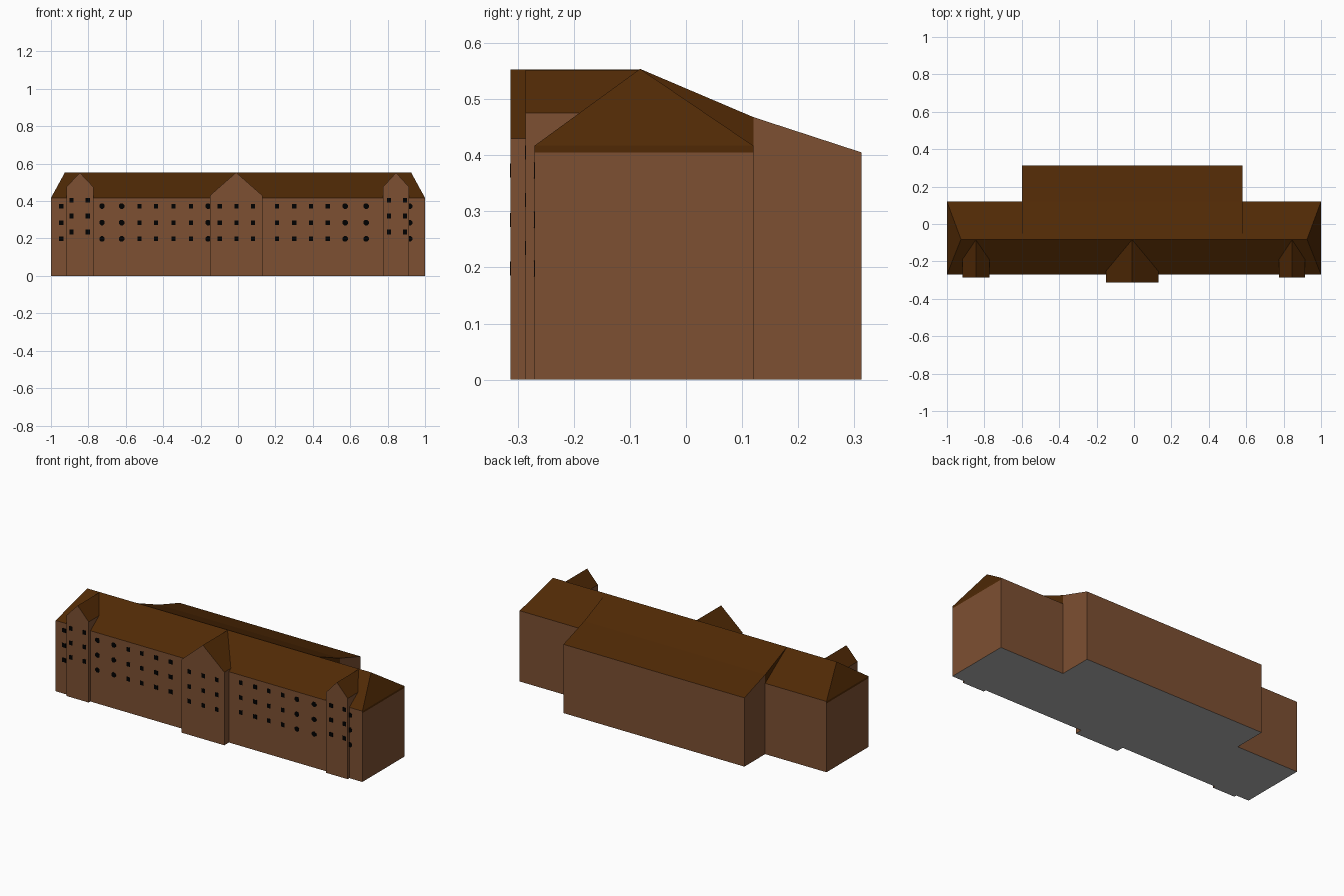
import bpy, bmesh, math
from mathutils import Matrix, Vector

if "Cube" in bpy.data.objects:
    bpy.data.objects.remove(bpy.data.objects["Cube"])


def material(name, rgb):
    m = bpy.data.materials.new(name)
    m.diffuse_color = (*rgb, 1)
    m.use_nodes = True
    m.node_tree.nodes["Principled BSDF"].inputs["Base Color"].default_value = m.diffuse_color
    return m


BRICK = material("brown brick", (0.205, 0.08, 0.032))
ROOF = material("dark brown roof", (0.08, 0.022, 0.0015))
BASE = material("grey underside", (0.45, 0.45, 0.45))
GLASS = material("black window", (0.0, 0.0, 0.0))

FRONT, BACK, REAR = -0.27, 0.12, 0.313
EAVE, RIDGE_Y, RIDGE = 0.417, -0.082, 0.554
SOFFIT = 0.405


def build(name, faces, rule=None):
    """Make an object from polygons given as point lists, coloured by direction."""
    bm = bmesh.new()
    for pts in faces:
        bm.faces.new([bm.verts.new(p) for p in pts])
    bmesh.ops.remove_doubles(bm, verts=bm.verts, dist=1e-5)
    bmesh.ops.recalc_face_normals(bm, faces=bm.faces)
    bm.normal_update()
    for f in bm.faces:
        c, n = f.calc_center_median(), f.normal
        if n.z < -0.9:
            f.material_index = 2
        elif n.z > 0.1 or (rule and rule(c, n)):
            f.material_index = 1
    me = bpy.data.meshes.new(name)
    bm.to_mesh(me)
    bm.free()
    for m in (BRICK, ROOF, BASE):
        me.materials.append(m)
    ob = bpy.data.objects.new(name, me)
    bpy.context.collection.objects.link(ob)
    return ob


def roof_y(z):
    """Depth of the front roof slope at height z."""
    return FRONT + (z - EAVE) / (RIDGE - EAVE) * (RIDGE_Y - FRONT)


# Main block: walls, end fascias and hipped roof
def ring(z):
    return [(-1, FRONT, z), (1, FRONT, z), (1, BACK, z), (-1, BACK, z)]


lo, mid, top = ring(0), ring(SOFFIT), ring(EAVE)
faces = [lo]
for a, b in ((lo, mid), (mid, top)):
    for i in range(4):
        j = (i + 1) % 4
        faces.append([a[i], a[j], b[j], b[i]])
rl, rr = (-0.925, RIDGE_Y, RIDGE), (0.925, RIDGE_Y, RIDGE)
faces += [[top[0], top[1], rr, rl], [top[1], top[2], rr],
          [top[2], top[3], rl, rr], [top[3], top[0], rl]]
build("main_block", faces, lambda c, n: abs(n.x) > 0.9 and c.z > SOFFIT)

# Rear wing with a shallow two-pitch roof and roof-coloured cheeks
x0, x1 = -0.6, 0.58
path = [(RIDGE_Y, RIDGE), (BACK, 0.468), (REAR, SOFFIT), (REAR, 0), (BACK, 0)]
faces = [[(x0, *a), (x1, *a), (x1, *b), (x0, *b)] for a, b in zip(path, path[1:])]
for x in (x0, x1):
    faces.append([(x, *p) for p in path[1:]])
    faces.append([(x, RIDGE_Y, RIDGE), (x, BACK, 0.468), (x, BACK, EAVE)])
build("rear_wing", faces, lambda c, n: abs(n.x) > 0.9 and c.y < BACK)


# Projecting front gables, trimmed where they meet the main roof
def gable(name, a, b, front, eave, peak):
    m = (a + b) / 2
    ye, yp = roof_y(eave), roof_y(peak)
    faces = [[(a, front, 0), (b, front, 0), (b, front, eave), (m, front, peak), (a, front, eave)],
             [(a, front, 0), (b, front, 0), (b, FRONT, 0), (a, FRONT, 0)]]
    for x in (a, b):
        faces.append([(x, front, 0), (x, front, eave), (x, ye, eave), (x, FRONT, EAVE), (x, FRONT, 0)])
        faces.append([(x, front, eave), (x, ye, eave), (m, yp, peak), (m, front, peak)])
    build(name, faces)


CENTRE_Y, SIDE_Y = -0.313, -0.286
gable("centre_gable", -0.15, 0.13, CENTRE_Y, 0.43, 0.553)
gable("left_gable", -0.918, -0.773, SIDE_Y, 0.475, 0.552)
gable("right_gable", 0.775, 0.915, SIDE_Y, 0.475, 0.552)


# Windows: very thin plates in three storeys; a few columns are rounder
def windows(name, columns, front, storeys, sides=4, rx=0.0115, rz=0.0125):
    bm = bmesh.new()
    k = 1 / math.cos(math.pi / sides)
    for x in columns:
        for z in storeys:
            mat = (Matrix.Translation((x, front, z)) @ Matrix.Diagonal((rx * k, 1, rz * k, 1))
                   @ Matrix.Rotation(math.pi / 2, 4, 'X')
                   @ Matrix.Rotation(math.pi / sides, 4, 'Z'))
            bmesh.ops.create_cone(bm, cap_ends=True, segments=sides, radius1=1,
                                  radius2=1, depth=0.002, matrix=mat)
    me = bpy.data.meshes.new(name)
    bm.to_mesh(me)
    bm.free()
    me.materials.append(GLASS)
    bpy.context.collection.objects.link(bpy.data.objects.new(name, me))


levels = (0.198, 0.285, 0.373)
windows("wall_windows", [-0.945, -0.527, -0.438, -0.345, -0.251, 0.208, 0.3, 0.39, 0.48],
        FRONT, levels)
windows("round_windows", [-0.727, -0.622, -0.16, 0.573, 0.685, 0.918],
        FRONT, levels, 8, 0.0145, 0.0145)
windows("centre_windows", [-0.098, -0.008, 0.08], CENTRE_Y, levels)
windows("gable_windows", [-0.89, -0.803, 0.807, 0.893], SIDE_Y, (0.235, 0.32, 0.405))
